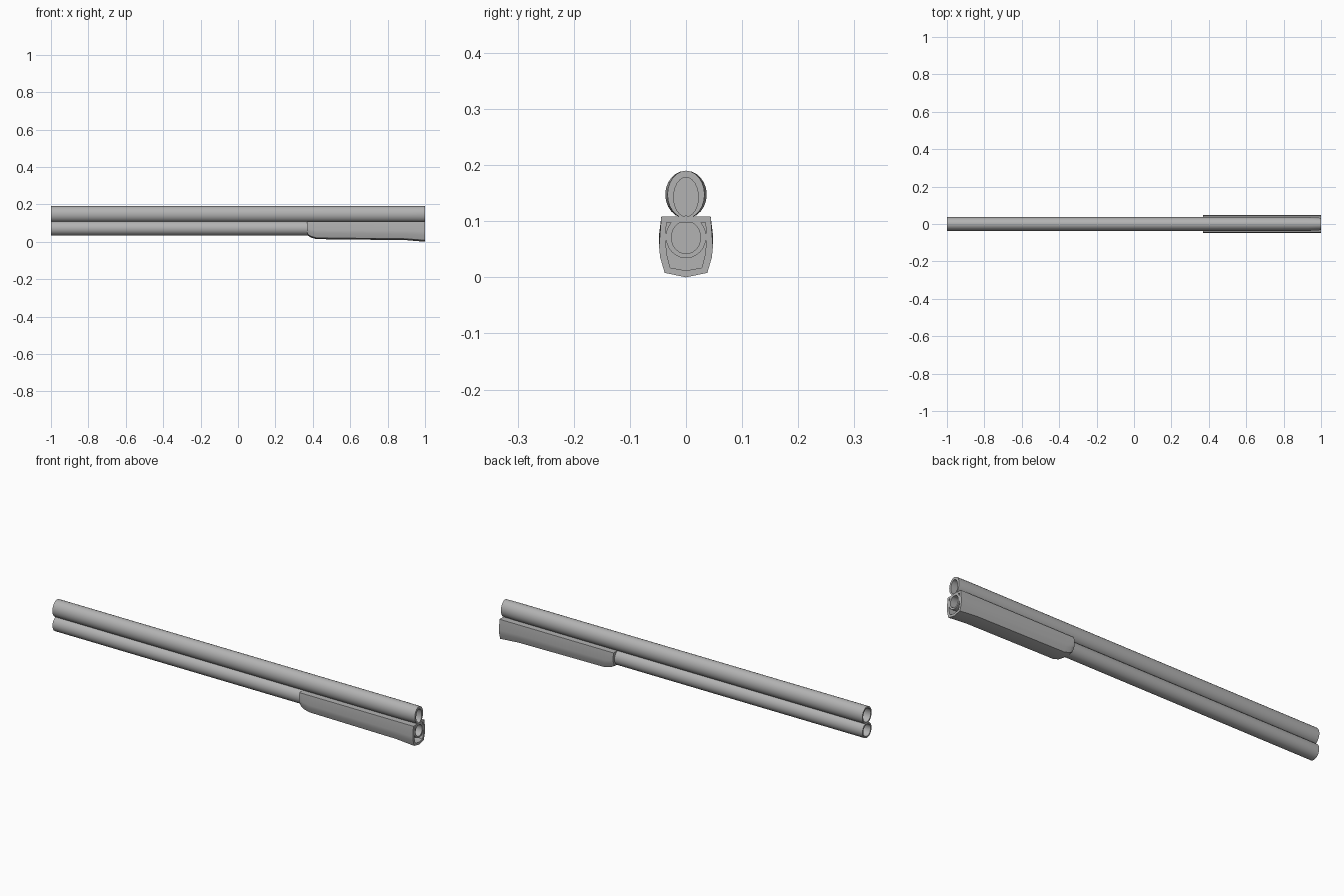
import bpy, bmesh, math

cube = bpy.data.objects.get("Cube")
if cube:
    bpy.data.objects.remove(cube, do_unlink=True)

steel = bpy.data.materials.new("grey steel")
steel.use_nodes = True
steel.diffuse_color = (0.45, 0.45, 0.45, 1)
steel.node_tree.nodes["Principled BSDF"].inputs["Base Color"].default_value = (0.45, 0.45, 0.45, 1)


def loft(name, stations):
    """Skin a list of (x, [(y, z), ...]) rings and cap both ends."""
    bm = bmesh.new()
    rings = [[bm.verts.new((x, y, z)) for y, z in ring] for x, ring in stations]
    n = len(rings[0])
    for a, b in zip(rings, rings[1:]):
        for i in range(n):
            j = (i + 1) % n
            bm.faces.new((a[i], a[j], b[j], b[i]))
    bm.faces.new(rings[0])
    bm.faces.new(rings[-1])
    bmesh.ops.recalc_face_normals(bm, faces=bm.faces)
    mesh = bpy.data.meshes.new(name)
    bm.to_mesh(mesh)
    bm.free()
    mesh.materials.append(steel)
    obj = bpy.data.objects.new(name, mesh)
    bpy.context.collection.objects.link(obj)
    bpy.ops.object.select_all(action="DESELECT")
    obj.select_set(True)
    bpy.context.view_layer.objects.active = obj
    bpy.ops.object.shade_smooth_by_angle(angle=math.radians(30))
    return obj


def oval(half_width, bottom, top, sides=24):
    mid, r = (bottom + top) / 2, (top - bottom) / 2
    turns = [math.tau * i / sides for i in range(sides)]
    return [(half_width * math.sin(t), mid + r * math.cos(t)) for t in turns]


def barrel(name, outer, muzzle, breech, bore, depth=0.06):
    """Tube with a blind bore at each end and a slightly narrowed breech."""
    loft(name, [(-1 + depth, muzzle), (-1, muzzle), (-1, outer), (0.93, outer),
                (1, breech), (1, bore), (1 - depth, bore)])


# Two stacked barrels
barrel("upper_barrel", oval(0.037, 0.105, 0.19), oval(0.03, 0.113, 0.182),
       oval(0.033, 0.105, 0.19), oval(0.022, 0.108, 0.178))
barrel("lower_barrel", oval(0.036, 0.034, 0.11), oval(0.029, 0.042, 0.102),
       oval(0.036, 0.034, 0.11), oval(0.026, 0.042, 0.1))


def mirrored(half):
    return half + [(-y, z) for y, z in reversed(half) if y > 0]


# Grip under the barrels, rounded at the front and hollow at the back
TOP = 0.108
shell = mirrored([(0.044, TOP), (0.048, 0.055), (0.046, 0.035), (0.038, 0.008), (0, 0)])
hollow = mirrored([(0.035, 0.098), (0.036, 0.06), (0.034, 0.04), (0.028, 0.017), (0, 0.012)])


def raised(k):
    return [(y, TOP - (TOP - z) * k) for y, z in shell]


stations = [(x, raised(k)) for x, k in
            [(0.37, 0.6), (0.375, 0.7), (0.39, 0.79), (0.42, 0.87), (0.9, 0.92), (1, 1)]]
loft("fore_grip", stations + [(1, hollow), (0.9, hollow)])
